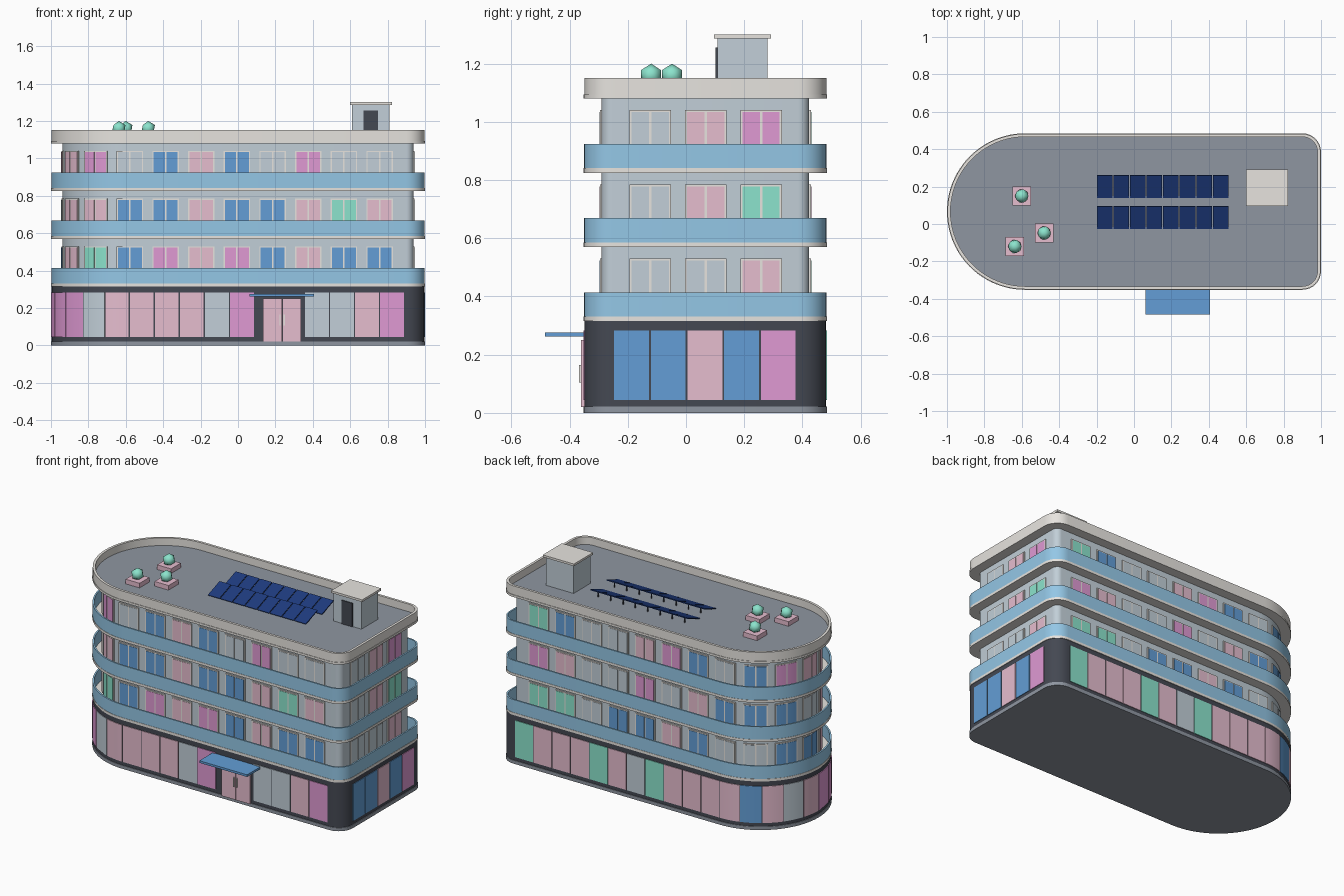
import bpy, bmesh, math
from mathutils import Matrix

if "Cube" in bpy.data.objects:
    bpy.data.objects.remove(bpy.data.objects["Cube"])

# ---- palette ----
def lin(c):
    c /= 255
    return c / 12.92 if c <= 0.04045 else ((c + 0.055) / 1.055) ** 2.4

def material(name, *rgb):
    m = bpy.data.materials.new(name)
    m.diffuse_color = (*[lin(c) for c in rgb], 1)
    m.use_nodes = True
    m.node_tree.nodes["Principled BSDF"].inputs["Base Color"].default_value = m.diffuse_color
    return m

DARK = material("charcoal", 68, 72, 82)
GREY = material("pale grey", 194, 207, 216)
CREAM = material("warm light grey", 233, 230, 225)
BAND = material("balcony blue", 148, 199, 230)
BLUE = material("window blue", 99, 158, 214)
PINK = material("dusty pink", 230, 189, 207)
MAGENTA = material("orchid", 224, 154, 212)
TEAL = material("mint", 140, 228, 205)
NAVY = material("solar navy", 30, 59, 126)
DECK = material("roof grey", 143, 150, 161)
GLASS = [GREY, BLUE, PINK, MAGENTA, TEAL, CREAM]
CODE = "GBPMTC"

# ---- building footprint: round left end, small rounded right corners ----
YF, YB, CORNER = -0.352, 0.485, 0.1
YC, R = (YF + YB) / 2, (YB - YF) / 2
XC = -1 + R

def outline(d):
    def arc(cx, cy, r, a0, a1, n):
        return [(cx + r * math.cos(math.radians(a0 + (a1 - a0) * i / n)),
                 cy + r * math.sin(math.radians(a0 + (a1 - a0) * i / n))) for i in range(n + 1)]
    r = CORNER - d
    return (arc(1 - CORNER, YF + CORNER, r, -90, 0, 8) + arc(1 - CORNER, YB - CORNER, r, 0, 90, 8)
            + arc(XC, YC, R - d, 90, 270, 40))

# ---- helpers ----
def finish(name, bm, mats, smooth=False, angle=30):
    bmesh.ops.recalc_face_normals(bm, faces=bm.faces)
    me = bpy.data.meshes.new(name)
    bm.to_mesh(me)
    bm.free()
    for m in mats:
        me.materials.append(m)
    ob = bpy.data.objects.new(name, me)
    bpy.context.collection.objects.link(ob)
    if smooth:
        bpy.ops.object.select_all(action='DESELECT')
        ob.select_set(True)
        bpy.context.view_layer.objects.active = ob
        bpy.ops.object.shade_smooth_by_angle(angle=math.radians(angle))
    return ob

def slab(name, d, z0, z1, mat):
    bm = bmesh.new()
    f = bm.faces.new([bm.verts.new((x, y, z0)) for x, y in outline(d)])
    up = bmesh.ops.extrude_face_region(bm, geom=[f], use_keep_orig=True)["geom"]
    bmesh.ops.translate(bm, vec=(0, 0, z1 - z0), verts=[v for v in up if isinstance(v, bmesh.types.BMVert)])
    return finish(name, bm, [mat], True)

def ring(name, d, thick, z0, z1, mat):
    bm = bmesh.new()
    loops = [[bm.verts.new((x, y, z)) for x, y in outline(o)]
             for o, z in ((d, z0), (d, z1), (d + thick, z1), (d + thick, z0))]
    n = len(loops[0])
    for k in range(4):
        a, b = loops[k], loops[(k + 1) % 4]
        for i in range(n):
            j = (i + 1) % n
            bm.faces.new((a[i], a[j], b[j], b[i]))
    return finish(name, bm, [mat], True)

def add_box(bm, x, y, z, rot=None):
    m = Matrix.Translation([(a + b) / 2 for a, b in (x, y, z)])
    if rot:
        m = m @ rot
    m = m @ Matrix.Diagonal((x[1] - x[0], y[1] - y[0], z[1] - z[0], 1))
    bmesh.ops.create_cube(bm, size=1, matrix=m)

def box(name, x, y, z, mat):
    bm = bmesh.new()
    add_box(bm, x, y, z)
    return finish(name, bm, [mat])

def at(side, u, d):
    # u is x on the long sides, y on the right, degrees on the round end
    if side == "front":
        return u, YF + d
    if side == "back":
        return u, YB - d
    if side == "right":
        return 1 - d, u
    a = math.radians(u)
    return XC - (R - d) * math.sin(a), YC - (R - d) * math.cos(a)

def plate(bm, side, a, b, d, z0, z1, code, depth=0.016):
    # thin panel that follows the facade, its face at inset d
    n = 5 if side == "left" else 1
    cols = []
    for i in range(n + 1):
        u = a + (b - a) * i / n
        o, p = at(side, u, d), at(side, u, d + depth)
        cols.append([bm.verts.new(c) for c in ((*o, z0), (*o, z1), (*p, z1), (*p, z0))])
    faces = [bm.faces.new(cols[0]), bm.faces.new(cols[-1])]
    for c, e in zip(cols, cols[1:]):
        faces += [bm.faces.new((c[k], c[(k + 1) % 4], e[(k + 1) % 4], e[k])) for k in range(4)]
    for f in faces:
        f.material_index = CODE.index(code)

# ---- ground floor ----
slab("plinth", 0, 0, 0.022, DECK)
slab("ground_floor_wall", 0.004, 0.02, 0.318, DARK)

# shop windows: side, start, end, colours along it ('.' leaves a gap)
bm = bmesh.new()
for side, a, b, codes in (("front", XC, 0.89, "PPPGM..GGPM"),
                          ("left", 0, 180, "PGMMMPGPBP"),
                          ("back", 0.89, XC, "TPPPTPGTPPP"),
                          ("right", -0.25, 0.38, "BBPBM")):
    step = (b - a) / len(codes)
    gap = (0.4 if side == "left" else 0.003) * (1 if step > 0 else -1)
    for i, c in enumerate(codes):
        if c != ".":
            plate(bm, side, a + i * step + gap, a + (i + 1) * step - gap, 0, 0.045, 0.283, c, 0.008)
finish("shop_windows", bm, GLASS, True)

# entrance
for i, x in enumerate((0.135, 0.237)):
    box(f"entrance_door_{i}", (x, x + 0.1), (YF - 0.008, YF + 0.01), (0.02, 0.25), PINK)
    hx = 0.222 + 0.022 * i
    box(f"door_handle_{i}", (hx, hx + 0.006), (YF - 0.016, YF - 0.006), (0.105, 0.165), CREAM)
box("entrance_canopy", (0.062, 0.405), (-0.485, YF + 0.01), (0.262, 0.276), BLUE)

# ---- upper floors ----
INSET = 0.062
slab("upper_wall", INSET, 0.318, 1.085, GREY)
LEVELS = (0.315, 0.57, 0.825)
for i, z in enumerate(LEVELS):
    slab(f"balcony_slab_{i}", 0, z, z + 0.016, CREAM)
    ring(f"balcony_band_{i}", 0.002, 0.01, z + 0.016, z + 0.099, BAND)

# window colours per side, one string per floor
WINDOWS = {
    "front": (-0.578, 0.1907, ("BMPMBPBB", "BBPBBPTP", "GBPBGMGG")),
    "left": (30.4, 29.8, ("TPBBG", "PPGBB", "MPPMB")),
    "back": (0.757, -0.1907, ("TTGBBPBG", "MPGGMGPB", "TBGGPMBG")),
    "right": (-0.123, 0.1905, ("GGP", "GPT", "GPM")),
}
bm = bmesh.new()
for side, (start, step, floors) in WINDOWS.items():
    k = math.degrees(1 / (R - INSET)) if side == "left" else 1   # metres to path units
    for z, codes in zip(LEVELS, floors):
        for i, c in enumerate(codes):
            u = start + i * step
            plate(bm, side, u - 0.071 * k, u + 0.071 * k, INSET - 0.006, z + 0.035, z + 0.215, "C")
            for s in (-1, 1):
                p, q = sorted((u + s * 0.004 * k, u + s * 0.064 * k))
                plate(bm, side, p, q, INSET - 0.008, z + 0.041, z + 0.208, c, 0.008)
finish("upper_windows", bm, GLASS, True)

# ---- roof ----
ROOF = 1.102
slab("roof_slab", 0, 1.08, 1.094, CREAM)
ring("roof_parapet", 0.003, 0.016, 1.094, 1.151, CREAM)
slab("roof_deck", 0.015, 1.09, ROOF, DECK)

# stair house
box("stair_house", (0.61, 0.81), (0.108, 0.28), (ROOF - 0.005, 1.288), GREY)
box("stair_house_cap", (0.6, 0.823), (0.096, 0.292), (1.286, 1.3), CREAM)
box("stair_house_door", (0.672, 0.748), (0.102, 0.11), (ROOF, 1.255), DARK)

# solar panels, tilted to the front on short posts
tilt = Matrix.Rotation(math.radians(20), 4, 'X')
panels, posts = bmesh.new(), bmesh.new()
for yc in (0.2, 0.035):
    for i in range(8):
        x = -0.198 + i * 0.0885
        add_box(panels, (x, x + 0.083), (yc - 0.064, yc + 0.064), (1.122, 1.128), tilt)
        add_box(posts, (x + 0.038, x + 0.044), (yc + 0.034, yc + 0.04), (ROOF - 0.003, 1.136))
finish("solar_panels", panels, [NAVY])
finish("solar_posts", posts, [DARK])

# planters with clipped shrubs
for i, (x, y) in enumerate(((-0.6, 0.15), (-0.48, -0.048), (-0.637, -0.12))):
    box(f"planter_{i}", (x - 0.05, x + 0.05), (y - 0.05, y + 0.05), (ROOF - 0.003, 1.132), PINK)
    bm = bmesh.new()
    bmesh.ops.create_icosphere(bm, subdivisions=1, radius=0.04, matrix=Matrix.Translation((x, y, 1.16)))
    finish(f"shrub_{i}", bm, [TEAL], True, 60)
